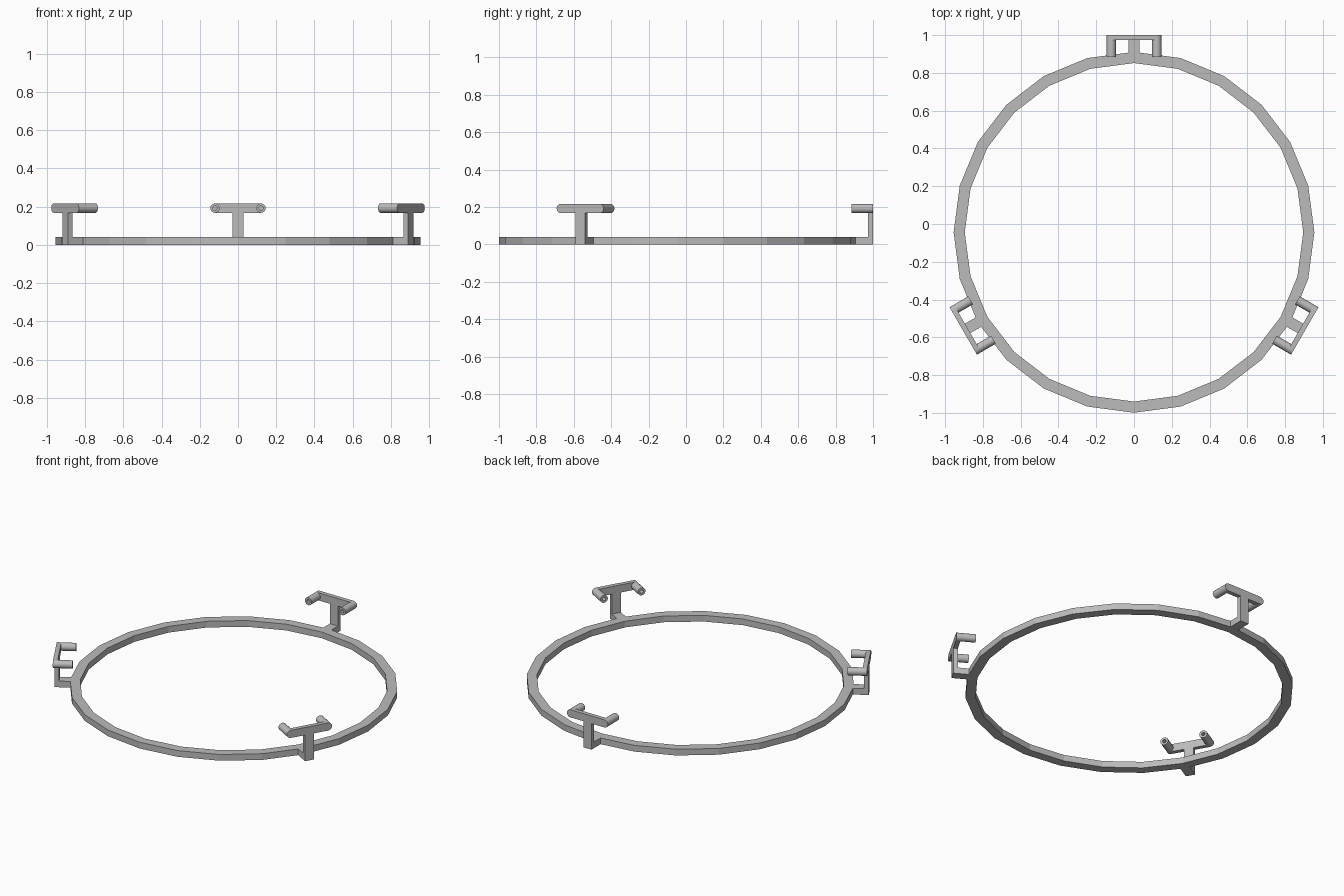
import bpy, bmesh
from math import pi, sin, cos, radians
from mathutils import Matrix

old = bpy.data.objects.get("Cube")
if old:
    bpy.data.objects.remove(old, do_unlink=True)

grey = bpy.data.materials.new("plain grey")
grey.use_nodes = True
grey.diffuse_color = (0.5, 0.5, 0.5, 1)
grey.node_tree.nodes["Principled BSDF"].inputs["Base Color"].default_value = grey.diffuse_color

CENTRE_Y = -0.044          # ring centre
OUTER, INNER = 0.955, 0.896
RING_H = 0.04
BACK = 1 - CENTRE_Y        # radial distance of bracket back face
PLATE = 0.027              # bracket plate thickness
POST = 0.029               # half width of post and arm
BAR_Z, BAR_R, PIN_X = 0.192, 0.0245, 0.1205
PIN_LEN, BORE_R = 0.088, 0.011


def finish(name, bm, angle=0.0, smooth=False):
    """Make an object about the ring centre, turned by angle."""
    bmesh.ops.recalc_face_normals(bm, faces=bm.faces)
    mesh = bpy.data.meshes.new(name)
    bm.to_mesh(mesh)
    bm.free()
    mesh.materials.append(grey)
    obj = bpy.data.objects.new(name, mesh)
    bpy.context.collection.objects.link(obj)
    obj.location.y = CENTRE_Y
    obj.rotation_euler.z = angle
    if smooth:
        bpy.ops.object.select_all(action='DESELECT')
        obj.select_set(True)
        bpy.context.view_layer.objects.active = obj
        bpy.ops.object.shade_smooth_by_angle(angle=radians(35))
    return obj


def tube(bm, outer, inner, length, sides, matrix):
    """Hollow cylinder along local z, open bore with annular ends."""
    loops = []
    for r, z in ((outer, 0), (outer, length), (inner, length), (inner, 0)):
        loops.append([bm.verts.new(matrix @ Matrix.Translation(
            (r * cos(2 * pi * i / sides), r * sin(2 * pi * i / sides), z)).translation)
            for i in range(sides)])
    for k in range(4):
        a, b = loops[k], loops[(k + 1) % 4]
        for i in range(sides):
            j = (i + 1) % sides
            bm.faces.new((a[i], a[j], b[j], b[i]))


def t_outline(steps=10):
    """Post with a round-ended bar on top, in x and z."""
    low = BAR_Z - BAR_R
    pts = [(-POST, 0), (POST, 0), (POST, low)]
    for side in (1, -1):
        for i in range(steps + 1):
            a = -pi / 2 + pi * i / steps
            pts.append((side * (PIN_X + BAR_R * cos(a)), BAR_Z + side * BAR_R * sin(a)))
    return pts + [(-POST, low)]


# Faceted base ring
bm = bmesh.new()
tube(bm, OUTER, INNER, RING_H, 24, Matrix())
finish("base_ring", bm)

# Three identical brackets
for label, angle in (("back", 0), ("right", 2 * pi / 3), ("left", -2 * pi / 3)):
    # Upright T-shaped plate
    bm = bmesh.new()
    face = bm.faces.new([bm.verts.new((x, BACK, z)) for x, z in t_outline()])
    new = bmesh.ops.extrude_face_region(bm, geom=[face])["geom"]
    bmesh.ops.translate(bm, vec=(0, -PLATE, 0),
                        verts=[v for v in new if isinstance(v, bmesh.types.BMVert)])
    finish(label + "_bracket_plate", bm, angle, True)

    # Short arm joining plate to ring
    start, end = OUTER - 0.006, BACK - PLATE
    bm = bmesh.new()
    bmesh.ops.create_cube(bm, size=1, matrix=Matrix.Translation(
        (0, (start + end) / 2, RING_H / 2)) @ Matrix.Diagonal((2 * POST, end - start, RING_H, 1)))
    finish(label + "_bracket_arm", bm, angle)

    # Pair of hollow pins pointing inward
    bm = bmesh.new()
    for side in (-1, 1):
        tube(bm, BAR_R, BORE_R, PIN_LEN, 20, Matrix.Translation(
            (side * PIN_X, end, BAR_Z)) @ Matrix.Rotation(pi / 2, 4, 'X'))
    finish(label + "_bracket_pins", bm, angle, True)
